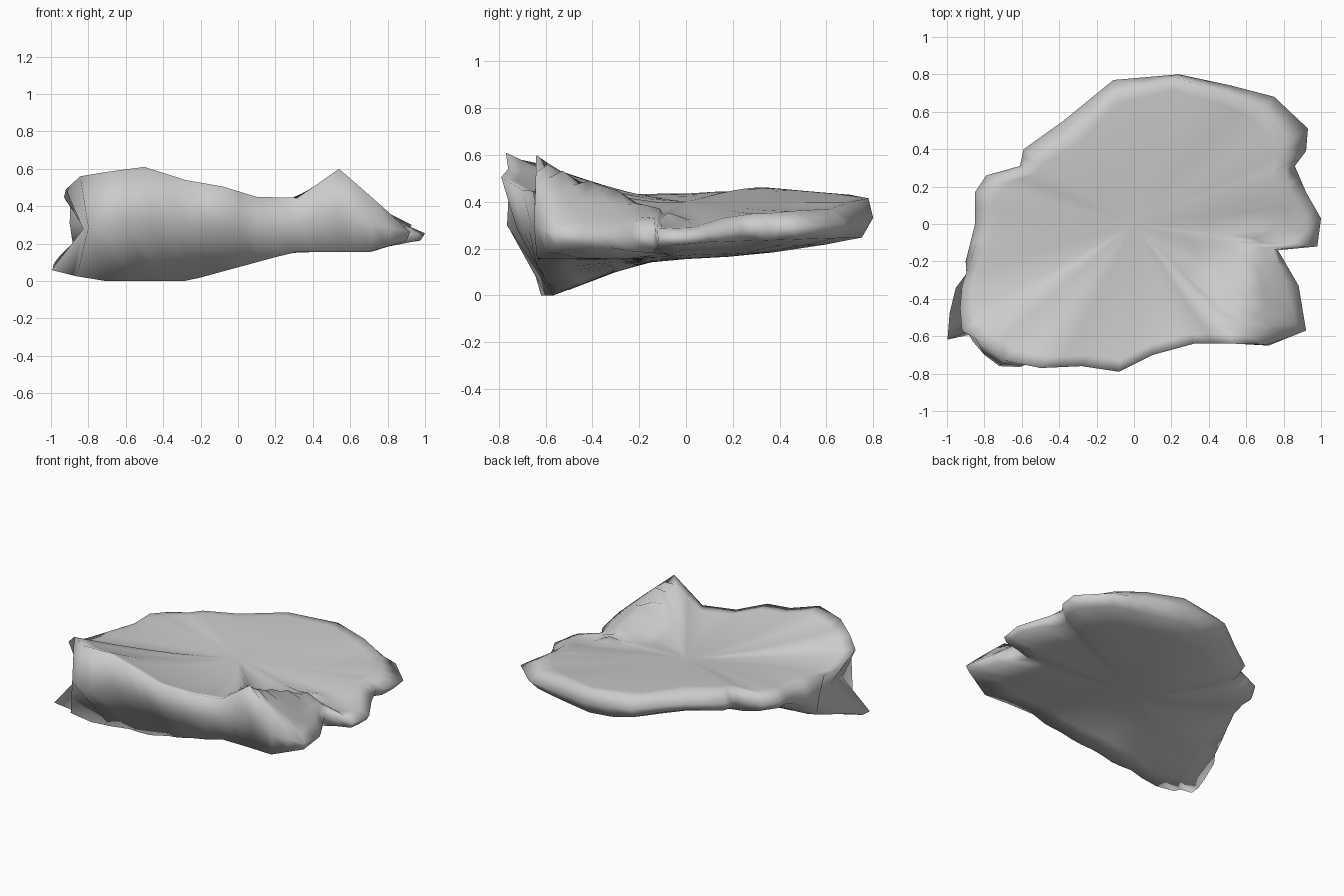
import bpy, bmesh, math

if "Cube" in bpy.data.objects:
    bpy.data.objects.remove(bpy.data.objects["Cube"])

# Rim of the slab, anticlockwise: x, y, crest height, crest inset (1 = crest on the rim)
POINTS = [
    (1.00, .03, .29, .92), (.92, .17, .33, .91), (.86, .31, .35, .94), (.92, .39, .35, .89),
    (.93, .51, .36, .87), (.75, .68, .37, .91), (.52, .74, .40, .95), (.24, .80, .415, .975),
    (-.11, .77, .43, .91), (-.38, .55, .45, .85), (-.59, .40, .46, .89), (-.61, .31, .46, .94),
    (-.79, .26, .44, .92), (-.85, .17, .44, .94), (-.85, 0, .43, .95), (-.90, -.20, .43, .97),
    (-.92, -.33, .43, 1), (-.93, -.45, .45, 1), (-.92, -.57, .49, 1), (-.88, -.64, .56, .96),
    (-.72, -.76, .585, .96), (-.50, -.77, .61, 1), (-.28, -.76, .54, 1), (-.08, -.79, .505, 1),
    (.10, -.70, .45, 1), (.32, -.64, .445, 1), (.54, -.64, .60, 1), (.72, -.65, .45, .99),
    (.92, -.57, .31, .94), (.88, -.33, .31, .92), (.77, -.14, .33, .97), (.98, -.12, .285, .94),
]
# Halve every rim segment so the front peak is well resolved
RIM = []
for p, q in zip(POINTS, POINTS[1:] + POINTS[:1]):
    RIM += [p, tuple((a + b) / 2 for a, b in zip(p, q))]


def clamp(v):
    return max(0.0, min(1.0, v))


def top_z(x, y, rim_z, s):
    # gently tilted dish rising to the crest, plus the ridge running in from the front peak
    plane = .40 - .07 * x + .04 * y
    dish = plane + (rim_z - plane) * s ** 1.8
    d = x - .54 - .16 * (y + .64)
    ridge = .6 - .42 * (y + .64) - (-.6 * d if d < 0 else .75 * d)
    return max(dish, ridge) if s < .99 else rim_z


def undercut(x, y):
    # how far the lower edge sits in from the rim; the left toe sticks out
    if x < -.9 and y < -.3:
        return 1.03 + .2 * (-.3 - y)
    if y < -.6 and x < .3:
        return .74 + .24 * max(clamp((x + .1) / .35), clamp((-.68 - x) / .2))
    return .94 if y > .2 else .98


def bottom_z(x, y, s):
    # shallow underside with a keel at the front left and raised edges elsewhere
    keel = .155 * clamp(-y / .55) ** 1.7 * clamp((.3 - x) / .57)
    back = (.07 + .09 * clamp((.1 - x) / .4)) * clamp((y + .25) / .3)
    lift = max(back, .06 * clamp((x - .7) / .2)) * s ** 2
    toe = .25 * max(0, -x - .76)
    return max(0, .155 + .03 * max(y, 0) - keel + lift + toe)


bm = bmesh.new()
rings = []

# Top rings out to the crest
for s in (.2, .4, .55, .7, .82, .92, 1):
    rings.append([bm.verts.new((x * s * c, y * s * c, top_z(x * s * c, y * s * c, z, s)))
                  for x, y, z, c in RIM])

# Side ring, pinched inward along the left to form the notch
ring = []
for x, y, z, c in RIM:
    k = undercut(x, y)
    low = bottom_z(x * k, y * k, 1)
    m = 1 if c < .999 else 1 - (1 - k) * .35
    if x < -.85 and y < -.25:
        m = .875 if y > -.6 else .92
    ring.append(bm.verts.new((x * m, y * m, low + (z - low) * .5)))
rings.append(ring)

# Underside rings
for s in (1, .8, .5, .25):
    ring = []
    for x, y, z, c in RIM:
        k = undercut(x, y) * s
        ring.append(bm.verts.new((x * k, y * k, bottom_z(x * k, y * k, s))))
    rings.append(ring)

# Skin the rings and close both ends
n = len(RIM)
for a, b in zip(rings, rings[1:]):
    for i in range(n):
        j = (i + 1) % n
        bm.faces.new((a[i], b[i], b[j], a[j]))
for ring, z in ((rings[0], .40), (rings[-1], .155)):
    centre = bm.verts.new((0, 0, z))
    for i in range(n):
        bm.faces.new((centre, ring[i], ring[(i + 1) % n]))
bmesh.ops.recalc_face_normals(bm, faces=bm.faces)

mesh = bpy.data.meshes.new("rock_slab")
bm.to_mesh(mesh)
bm.free()
rock = bpy.data.objects.new("rock_slab", mesh)
bpy.context.collection.objects.link(rock)
bpy.context.view_layer.objects.active = rock
rock.select_set(True)
bpy.ops.object.shade_smooth_by_angle(angle=math.radians(150))
